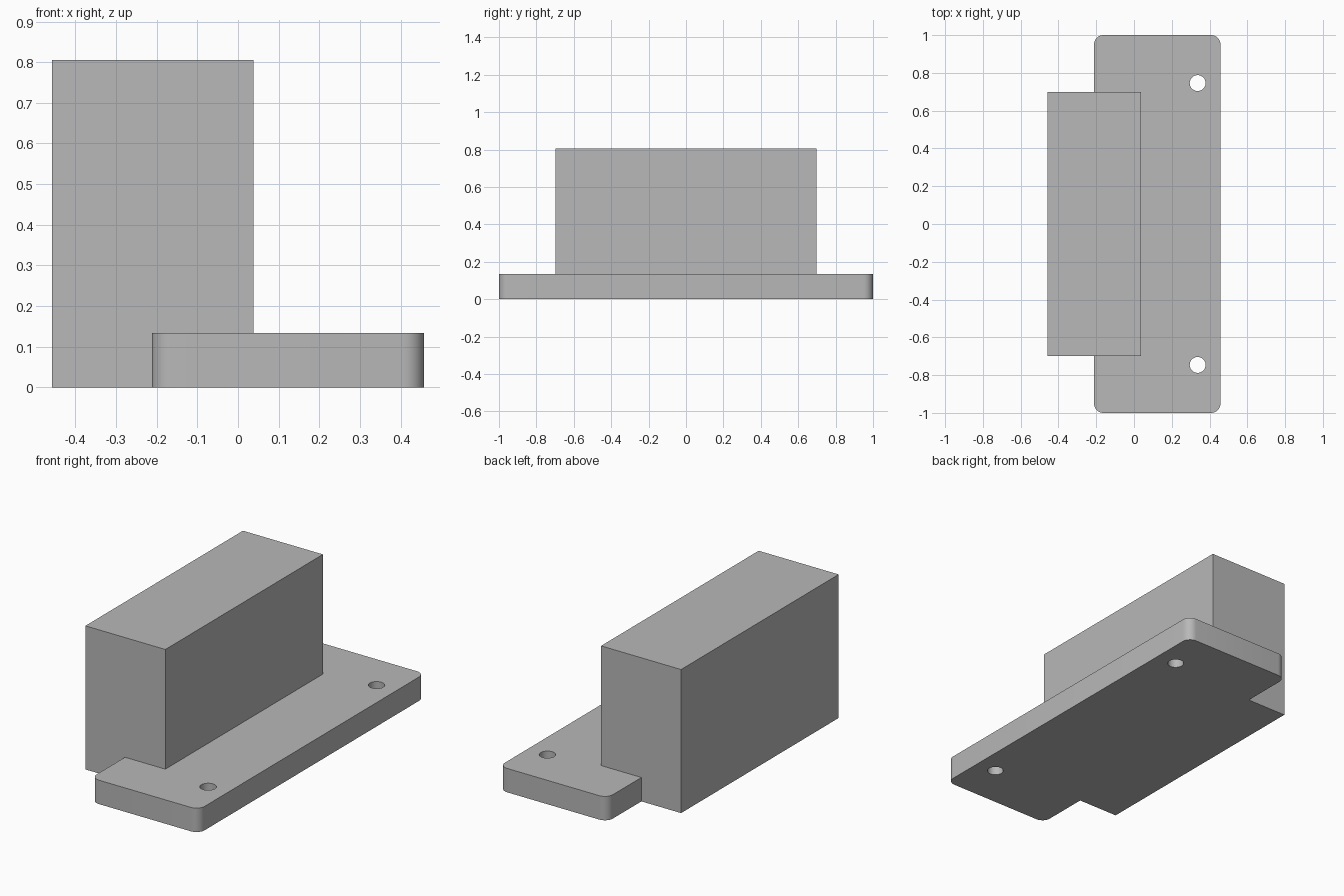
import bpy
import bmesh
from mathutils import Matrix, Vector
from math import radians

old = bpy.data.objects.get("Cube")
if old:
    bpy.data.objects.remove(old, do_unlink=True)

PLATE_TOP = 0.134
CORNER_RADIUS = 0.05

# Single grey material
grey = bpy.data.materials.new("plain grey")
grey.use_nodes = True
colour = (0.48, 0.48, 0.48, 1)
grey.diffuse_color = colour
grey.node_tree.nodes["Principled BSDF"].inputs["Base Color"].default_value = colour


def add_object(name, bm):
    mesh = bpy.data.meshes.new(name)
    bm.to_mesh(mesh)
    bm.free()
    mesh.materials.append(grey)
    obj = bpy.data.objects.new(name, mesh)
    bpy.context.collection.objects.link(obj)
    return obj


def box(name, low, high, corner=0):
    """Box between two corners, optionally with rounded vertical edges."""
    low, high = Vector(low), Vector(high)
    bm = bmesh.new()
    bmesh.ops.create_cube(bm, size=1)
    bmesh.ops.scale(bm, vec=high - low, verts=bm.verts)
    bmesh.ops.translate(bm, vec=(low + high) / 2, verts=bm.verts)
    if corner:
        upright = [e for e in bm.edges
                   if abs(e.verts[0].co.z - e.verts[1].co.z) > 0.01]
        bmesh.ops.bevel(bm, geom=upright, offset=corner, segments=8,
                        profile=0.5, affect='EDGES')
    return add_object(name, bm)


def combine(target, other, operation):
    """Apply a boolean to the target and discard the helper."""
    other.hide_render = True
    mod = target.modifiers.new(operation.lower(), 'BOOLEAN')
    mod.operation = operation
    mod.solver = 'EXACT'
    mod.object = other
    bpy.context.view_layer.objects.active = target
    bpy.ops.object.modifier_apply(modifier=mod.name)
    bpy.data.objects.remove(other, do_unlink=True)


# Base plate with rounded corners, and the tall block fused to its side
bracket = box("mounting_bracket", (-0.212, -1, 0), (0.458, 1, PLATE_TOP), CORNER_RADIUS)
block = box("upright_block", (-0.458, -0.698, 0), (0.038, 0.698, 0.805))
combine(bracket, block, 'UNION')

# Two screw holes through the plate
for side in (-1, 1):
    bm = bmesh.new()
    bmesh.ops.create_cone(bm, cap_ends=True, segments=40, radius1=0.042,
                          radius2=0.042, depth=0.5,
                          matrix=Matrix.Translation((0.337, side * 0.746, PLATE_TOP / 2)))
    combine(bracket, add_object("hole_cutter", bm), 'DIFFERENCE')

# Smooth rounded surfaces, keep crisp edges
bpy.ops.object.select_all(action='DESELECT')
bracket.select_set(True)
bpy.context.view_layer.objects.active = bracket
bpy.ops.object.shade_smooth_by_angle(angle=radians(30))
